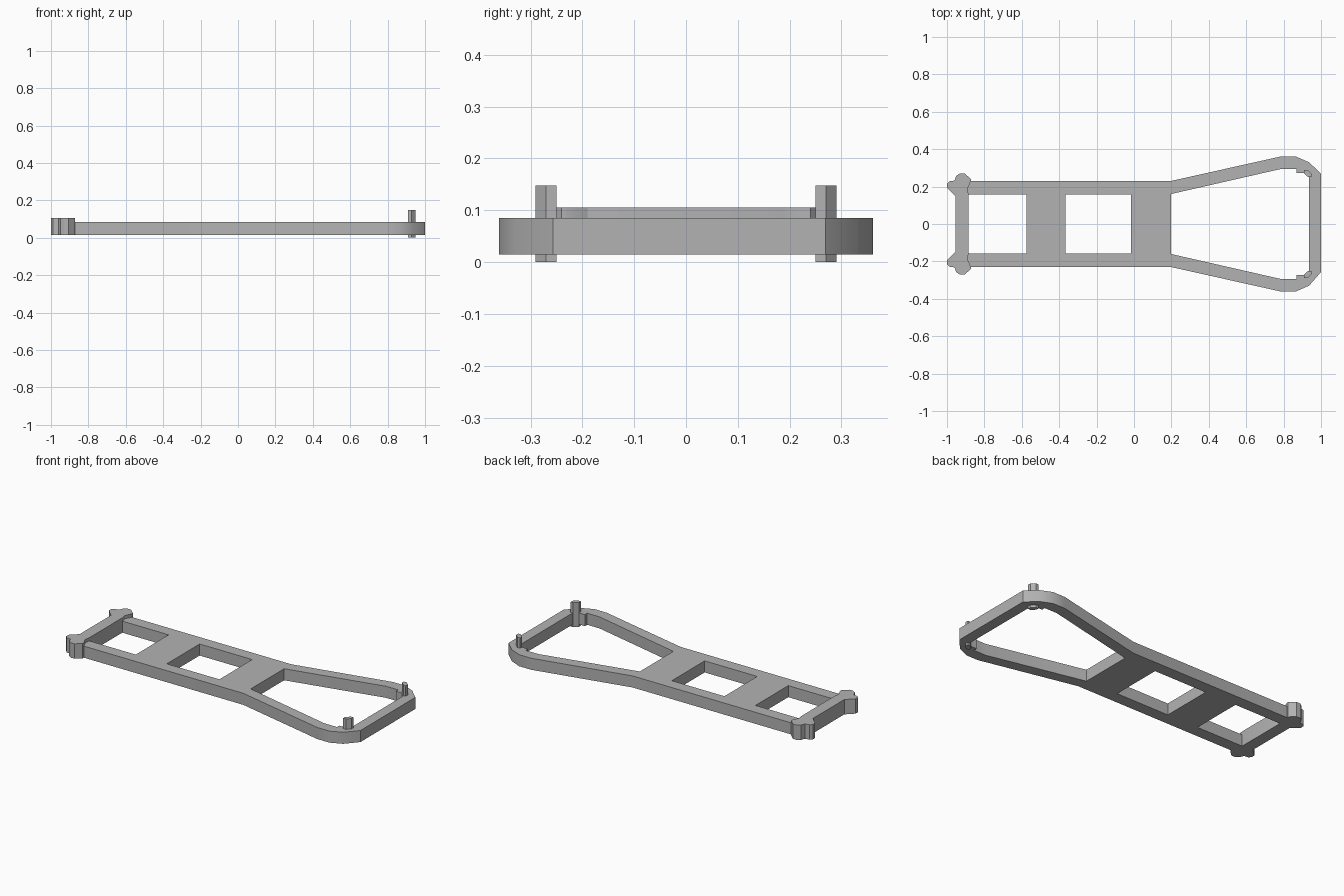
import bpy
import bmesh
import math

cube = bpy.data.objects.get("Cube")
if cube:
    bpy.data.objects.remove(cube, do_unlink=True)

grey = bpy.data.materials.new("plain grey")
grey.use_nodes = True
colour = (0.45, 0.45, 0.45, 1)
grey.diffuse_color = colour
grey.node_tree.nodes["Principled BSDF"].inputs["Base Color"].default_value = colour


def flip(path):
    """Mirror a path across the long axis and reverse its direction."""
    return [(x, -y) for x, y in reversed(path)]


def prism(name, loops, bottom, top):
    """Extrude flat loops (an outline and any holes) into a solid plate."""
    bm = bmesh.new()
    edges = []
    for loop in loops:
        verts = [bm.verts.new((x, y, bottom)) for x, y in loop]
        edges += [bm.edges.new((a, b)) for a, b in zip(verts, verts[1:] + verts[:1])]
    bmesh.ops.triangle_fill(bm, edges=edges, use_beauty=True)
    result = bmesh.ops.extrude_face_region(bm, geom=bm.faces[:], use_keep_orig=True)
    raised = [g for g in result["geom"] if isinstance(g, bmesh.types.BMVert)]
    bmesh.ops.translate(bm, verts=raised, vec=(0, 0, top - bottom))
    bmesh.ops.recalc_face_normals(bm, faces=bm.faces[:])
    mesh = bpy.data.meshes.new(name)
    bm.to_mesh(mesh)
    bm.free()
    mesh.materials.append(grey)
    obj = bpy.data.objects.new(name, mesh)
    bpy.context.collection.objects.link(obj)
    bpy.ops.object.select_all(action="DESELECT")
    obj.select_set(True)
    bpy.context.view_layer.objects.active = obj
    bpy.ops.object.shade_smooth_by_angle(angle=math.radians(30))
    return obj


# Flat frame: a slotted narrow half that flares into an open wide loop
side = [(-0.575, 0.157), (-0.9, 0.157), (-0.9, 0.23), (0.197, 0.23),
        (0.785, 0.361), (0.865, 0.361), (0.936, 0.33)]
outline = side + [(1, 0.269), (1, -0.257)] + flip(side)
window = [(-0.367, 0.157), (-0.015, 0.157)]
loop_side = [(0.197, 0.16), (0.785, 0.294), (0.868, 0.294), (0.868, 0.272),
             (0.915, 0.272), (0.935, 0.25)]
prism("frame", [outline, window + flip(window), loop_side + flip(loop_side)],
      0.015, 0.085)

# Raised end bar with a knuckle at each corner
bar_side = [(-0.955, 0.15), (-1, 0.193), (-1, 0.215), (-0.988, 0.228),
            (-0.96, 0.232), (-0.95, 0.258), (-0.93, 0.271), (-0.906, 0.271),
            (-0.872, 0.24), (-0.872, 0.228), (-0.89, 0.19), (-0.885, 0.157)]
prism("end_bar", [bar_side + flip(bar_side)], 0.015, 0.105)

# Chamfered pins standing through the two corners of the wide loop
pin = [(0.908, 0.29), (0.927, 0.29), (0.948, 0.27), (0.948, 0.25),
       (0.932, 0.25), (0.908, 0.272)]
prism("left_pin", [pin], 0, 0.148)
prism("right_pin", [flip(pin)], 0, 0.148)
